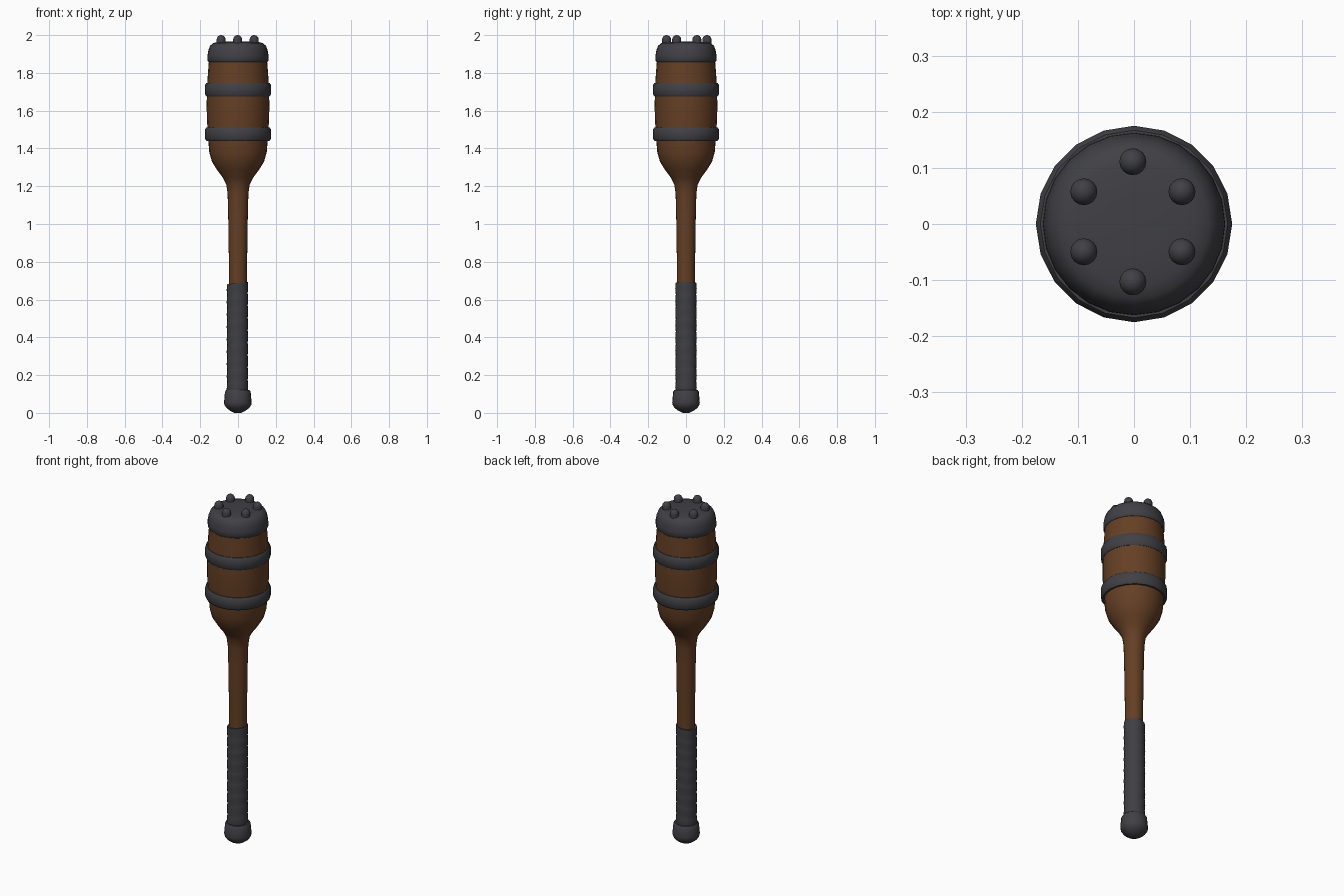
import bpy, bmesh, math
from mathutils import Matrix

cube = bpy.data.objects.get("Cube")
if cube:
    bpy.data.objects.remove(cube)


def material(name, rgb):
    m = bpy.data.materials.new(name)
    m.use_nodes = True
    m.diffuse_color = (*rgb, 1)
    bsdf = m.node_tree.nodes["Principled BSDF"]
    bsdf.inputs["Base Color"].default_value = (*rgb, 1)
    bsdf.inputs["Roughness"].default_value = 0.7
    return m


wood = material("brown wood", (0.13, 0.05, 0.018))
iron = material("dark iron", (0.052, 0.052, 0.06))
leather = material("dark leather", (0.05, 0.05, 0.057))


def lathe(name, profile, mat, sides=20, at=(0, 0), closed=False, angle=40):
    """Revolve (radius, height) points about a vertical axis; open ends are capped."""
    bm = bmesh.new()
    rings = []
    for r, z in profile:
        rings.append([bm.verts.new((r * math.cos(t), r * math.sin(t), z))
                      for t in (math.tau * i / sides for i in range(sides))])
    pairs = list(zip(rings, rings[1:]))
    if closed:
        pairs.append((rings[-1], rings[0]))
    else:
        bm.faces.new(rings[0])
        bm.faces.new(rings[-1])
    for a, b in pairs:
        for i in range(sides):
            j = (i + 1) % sides
            bm.faces.new((a[i], a[j], b[j], b[i]))
    bmesh.ops.recalc_face_normals(bm, faces=bm.faces)
    mesh = bpy.data.meshes.new(name)
    bm.to_mesh(mesh)
    bm.free()
    mesh.materials.append(mat)
    obj = bpy.data.objects.new(name, mesh)
    obj.location = (*at, 0)
    bpy.context.collection.objects.link(obj)
    bpy.ops.object.select_all(action='DESELECT')
    obj.select_set(True)
    bpy.context.view_layer.objects.active = obj
    bpy.ops.object.shade_smooth_by_angle(angle=math.radians(angle))
    return obj


# Wooden shaft flaring into a barrel-shaped head
lathe("wooden_body", [
    (0.047, 0.66), (0.049, 0.85), (0.052, 1.05), (0.055, 1.16), (0.062, 1.21),
    (0.08, 1.245), (0.11, 1.285), (0.138, 1.33), (0.152, 1.38), (0.157, 1.44),
    (0.165, 1.56), (0.166, 1.64), (0.162, 1.76), (0.153, 1.88)], wood, 24)

# Iron hoops with bevelled edges
for name, low in (("lower_hoop", 1.44), ("upper_hoop", 1.675)):
    high = low + 0.072
    lathe(name, [(0.15, low), (0.167, low), (0.175, low + 0.012),
                 (0.175, high - 0.012), (0.167, high), (0.15, high)],
          iron, closed=True)

# Rounded iron cap on the head
lathe("head_cap", [(0.156, 1.858), (0.162, 1.866), (0.162, 1.89), (0.157, 1.92),
                   (0.148, 1.943), (0.133, 1.957), (0.11, 1.963), (0.05, 1.966)],
      iron, 24, angle=50)

# Ring of six domed studs
for i in range(6):
    t = math.radians(30 + 60 * i)
    dome = [(0.024 * math.cos(a), 1.976 + 0.024 * math.sin(a))
            for a in (math.radians(d) for d in (0, 25, 50, 70, 85))]
    lathe(f"stud_{i + 1}", [(0.023, 1.94)] + dome, iron, 16,
          (-0.002 + 0.101 * math.cos(t), 0.004 + 0.107 * math.sin(t)))

# Leather grip made of slightly overlapping, slanted wraps
turns = 9
bottom, top = 0.1, 0.69
step = (top - bottom) / turns
profile = []
for i in range(turns):
    z = bottom + i * step
    profile += [(0.054, z + 0.002), (0.057, z + step * 0.5), (0.055, z + step * 0.96)]
grip = lathe("leather_grip", profile, leather, 20, (-0.003, 0))
slant = Matrix.Identity(4)
slant[2][0] = 0.12
grip.data.transform(slant)

# Flared pommel with a rounded end
lathe("pommel", [(0.018, 0.0), (0.042, 0.012), (0.06, 0.026), (0.071, 0.042),
                 (0.073, 0.056), (0.068, 0.112), (0.062, 0.121), (0.05, 0.122)],
      iron, 20, (-0.001, 0))
